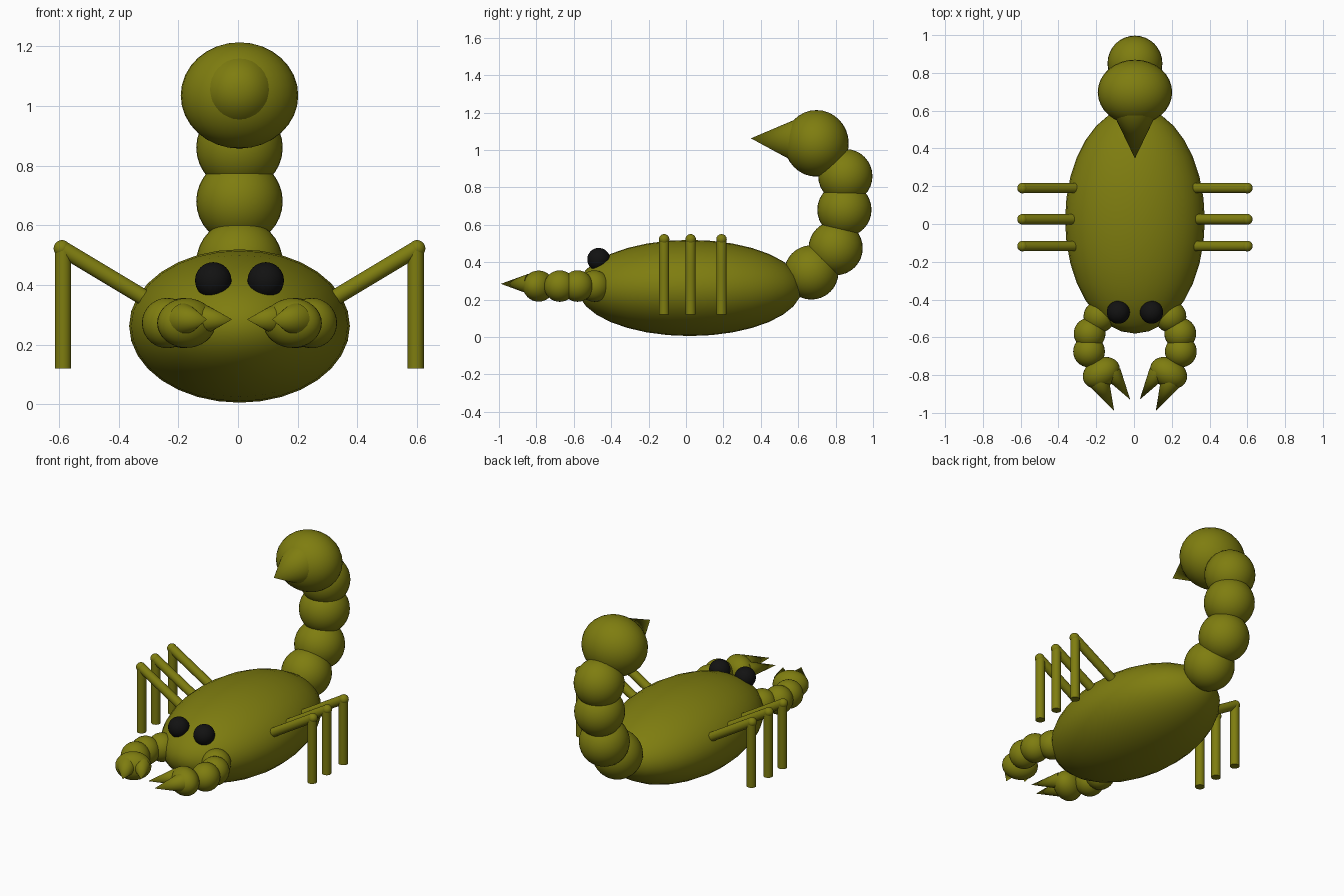
import bpy
from math import radians
from mathutils import Vector

cube = bpy.data.objects.get("Cube")
if cube:
    bpy.data.objects.remove(cube, do_unlink=True)

CX = 0.005  # middle line of the body


def material(name, rgb):
    m = bpy.data.materials.new(name)
    m.use_nodes = True
    m.diffuse_color = (*rgb, 1)
    m.node_tree.nodes["Principled BSDF"].inputs["Base Color"].default_value = (*rgb, 1)
    return m


olive = material("olive shell", (0.21, 0.205, 0.005))
black = material("black eye", (0.006, 0.006, 0.006))


def finish(name, mat):
    ob = bpy.context.object
    ob.name = name
    ob.data.materials.append(mat)
    bpy.ops.object.shade_smooth_by_angle(angle=radians(40))
    return ob


def ball(name, loc, radii, mat=olive, rot=(0, 0, 0)):
    bpy.ops.mesh.primitive_uv_sphere_add(segments=32, ring_count=16, location=loc, rotation=rot)
    bpy.context.object.scale = radii if isinstance(radii, tuple) else (radii,) * 3
    return finish(name, mat)


def rod(name, start, end, r1, r2):
    """Cylinder or cone from start to end."""
    a, b = Vector(start), Vector(end)
    bpy.ops.mesh.primitive_cone_add(vertices=32, radius1=r1, radius2=r2, depth=(b - a).length,
                                    location=(a + b) / 2,
                                    rotation=(b - a).to_track_quat("Z", "Y").to_euler())
    return finish(name, olive)


# Body, with the poles at front and back
ball("body", (CX, 0.02, 0.262), (0.37, 0.257, 0.6), rot=(radians(90), 0, 0))

# Tail curling up, with bulb and stinger
for i, (y, z) in enumerate([(0.67, 0.345), (0.80, 0.475), (0.847, 0.68), (0.852, 0.86)]):
    ball(f"tail_segment_{i + 1}", (CX, y, z), 0.145)
ball("tail_bulb", (CX, 0.698, 1.035), (0.197, 0.172, 0.178))
rod("stinger", (CX, 0.60, 1.05), (CX, 0.347, 1.062), 0.122, 0)

for side, s in (("left", 1), ("right", -1)):
    def at(x, y, z):
        return (CX + s * x, y, z)

    # Eye
    ball(f"{side}_eye", at(0.088, -0.467, 0.415), 0.061, black)

    # Legs: sloping upper part, round knee, upright lower part
    for pos, y in (("front", -0.117), ("middle", 0.025), ("back", 0.19)):
        knee = at(0.595, y, 0.522)
        rod(f"{side}_{pos}_upper_leg", at(0.24, y, 0.309), knee, 0.027, 0.027)
        ball(f"{side}_{pos}_knee", knee, 0.028)
        rod(f"{side}_{pos}_lower_leg", at(0.591, y, 0.12), at(0.591, y, 0.522), 0.027, 0.027)

    # Arm segments
    for i, (x, y) in enumerate([(0.188, -0.49), (0.24, -0.58), (0.243, -0.675)]):
        ball(f"{side}_arm_segment_{i + 1}", at(x, y, 0.272), 0.084)

    # Claw with two pointed pincers
    ball(f"{side}_claw", at(0.178, -0.788, 0.272), (0.103, 0.078, 0.083),
         rot=(0, 0, radians(-28 * s)))
    rod(f"{side}_outer_pincer", at(0.187, -0.84, 0.284), at(0.11, -0.99, 0.284), 0.054, 0)
    rod(f"{side}_inner_pincer", at(0.118, -0.79, 0.284), at(0.025, -0.93, 0.284), 0.048, 0)
